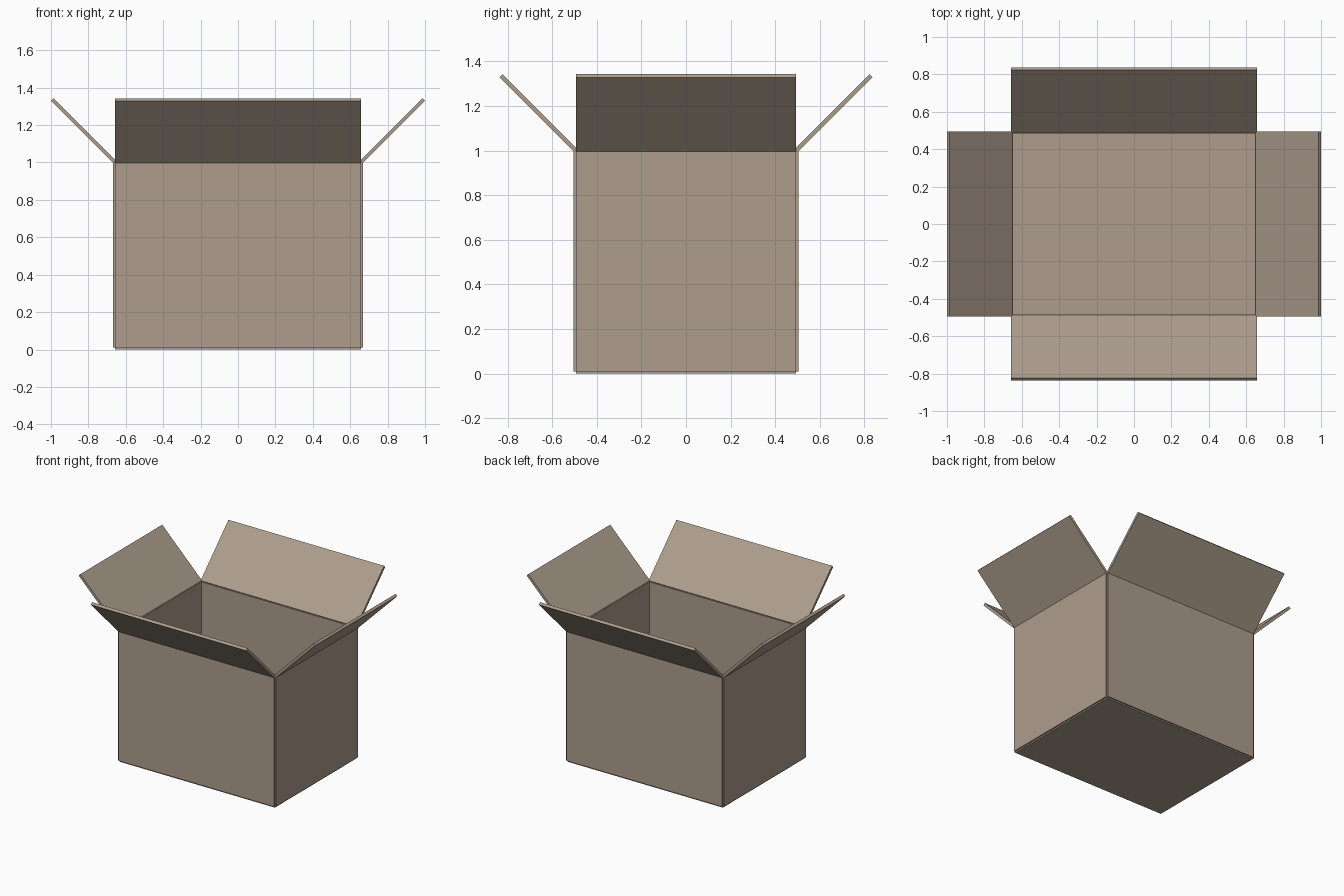
import bpy
from math import radians
from mathutils import Matrix

if "Cube" in bpy.data.objects:
    bpy.data.objects.remove(bpy.data.objects["Cube"])

HX, HY = 0.657, 0.494      # half distances to the panel mid-planes
T = 0.02                   # cardboard thickness
Z0, Z1 = 0.01, 1.0         # floor mid-plane, fold line
FLAP = 0.475               # flap length

card = bpy.data.materials.new("cardboard")
card.diffuse_color = (0.42, 0.34, 0.265, 1)
card.use_nodes = True
card.node_tree.nodes["Principled BSDF"].inputs["Base Color"].default_value = card.diffuse_color


def panel(name, size, matrix):
    """Thin cardboard sheet, already transformed into place."""
    bpy.ops.mesh.primitive_cube_add(size=1)
    ob = bpy.context.object
    ob.name = name
    ob.data.transform(matrix @ Matrix.Diagonal((*size, 1)))
    ob.data.materials.append(card)


# Floor
panel("floor", (2 * HX, 2 * HY, T), Matrix.Translation((0, 0, Z0)))

# Four walls, each with a flap folded outwards at 45 degrees
for side, angle, dist, width in (("front", 0, HY, 2 * HX), ("right", 90, HX, 2 * HY),
                                 ("back", 180, HY, 2 * HX), ("left", 270, HX, 2 * HY)):
    turn = Matrix.Rotation(radians(angle), 4, 'Z')
    panel(side + "_wall", (width, T, Z1 - Z0),
          turn @ Matrix.Translation((0, -dist, (Z0 + Z1) / 2)))
    hinge = Matrix.Translation((0, -dist, Z1)) @ Matrix.Rotation(radians(45), 4, 'X')
    panel(side + "_flap", (width, T, FLAP),
          turn @ hinge @ Matrix.Translation((0, 0, FLAP / 2)))
